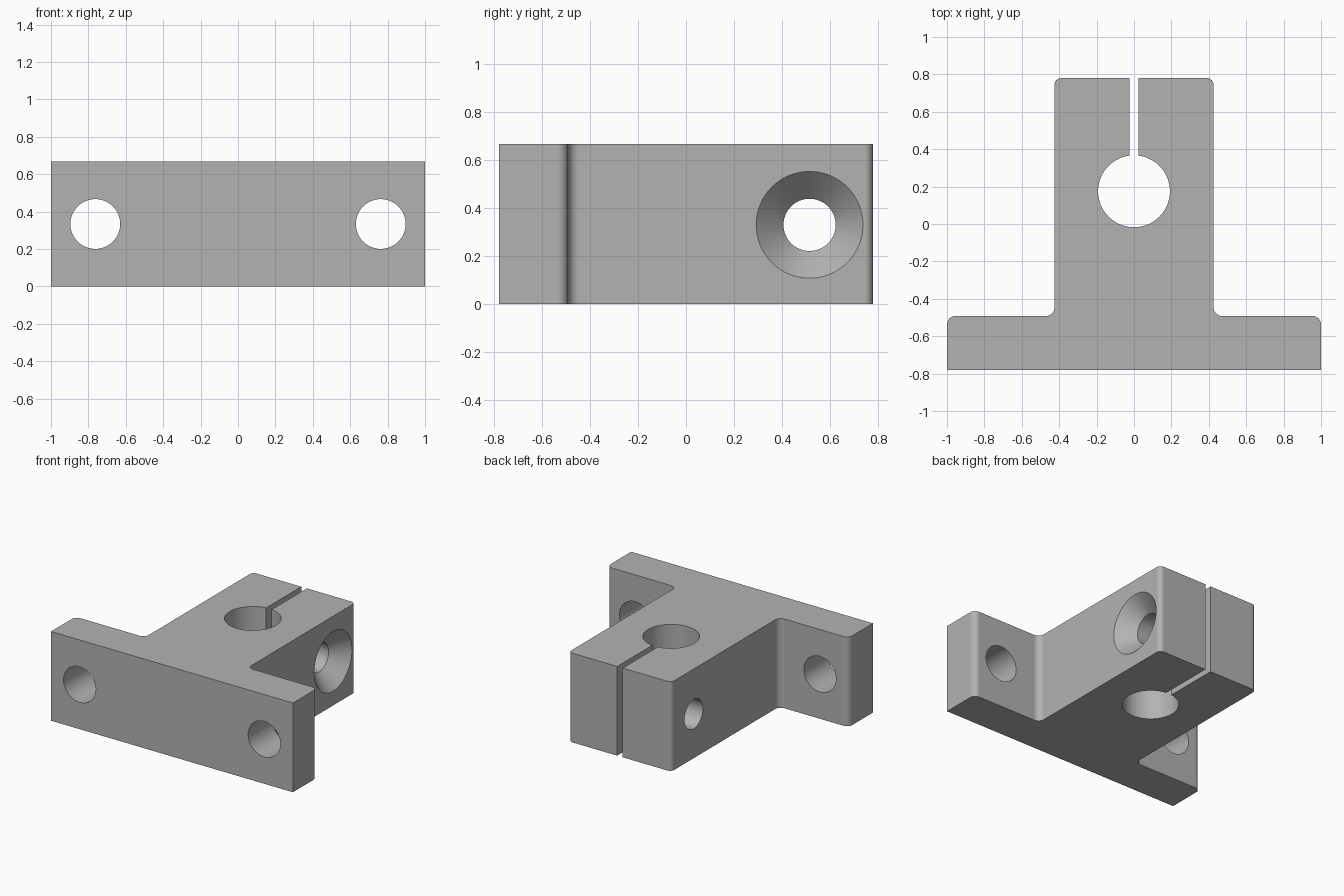
import bpy, bmesh
from math import cos, sin, pi, asin, radians
from mathutils import Matrix, Vector

if "Cube" in bpy.data.objects:
    bpy.data.objects.remove(bpy.data.objects["Cube"])

HEIGHT = 0.667
DEPTH = 0.78          # half depth of the whole bracket
BLOCK = 0.425         # half width of the clamp block
FLANGE_Y = -0.492     # back face of the mounting flange
BORE_Y, BORE_R = 0.175, 0.192
SLOT = 0.023          # half width of the clamp slot

steel = bpy.data.materials.new("Plain grey metal")
steel.use_nodes = True
grey = (0.45, 0.45, 0.45, 1)
steel.diffuse_color = grey
steel.node_tree.nodes["Principled BSDF"].inputs["Base Color"].default_value = grey


def make_object(name, bm):
    bmesh.ops.recalc_face_normals(bm, faces=bm.faces)
    mesh = bpy.data.meshes.new(name)
    bm.to_mesh(mesh)
    bm.free()
    mesh.materials.append(steel)
    obj = bpy.data.objects.new(name, mesh)
    bpy.context.collection.objects.link(obj)
    return obj


def rounded(corner, before, after, r, steps=8):
    """Points of a right-angled corner replaced by an arc."""
    c = Vector(corner)
    a = (Vector(before) - c).normalized() * r
    b = (Vector(after) - c).normalized() * r
    return [c + a * (1 - sin(t)) + b * (1 - cos(t))
            for t in (i * pi / 2 / steps for i in range(steps + 1))]


def lathe(name, rings, matrix, sides=64):
    """Closed turned solid along local z from (height, radius) rings."""
    bm = bmesh.new()
    loops = [[bm.verts.new((r * cos(2 * pi * i / sides), r * sin(2 * pi * i / sides), h))
              for i in range(sides)] for h, r in rings]
    for low, high in zip(loops, loops[1:]):
        for i in range(sides):
            j = (i + 1) % sides
            bm.faces.new((low[i], low[j], high[j], high[i]))
    bm.faces.new(loops[0])
    bm.faces.new(loops[-1])
    bm.transform(matrix)
    return make_object(name, bm)


# Right half of the outline, from the front middle to the slot mouth
corners = [(1, -DEPTH), (1, FLANGE_Y), (BLOCK, FLANGE_Y), (BLOCK, DEPTH), (SLOT, DEPTH)]
radii = [0.045, 0.047, 0.035]
half = [Vector(corners[0])]
for k, r in enumerate(radii, 1):
    half += rounded(corners[k], corners[k - 1], corners[k + 1], r)
half.append(Vector(corners[-1]))

# Bore wall, from the slot round to the bottom of the bore
start, steps = asin(SLOT / BORE_R), 36
for i in range(steps + 1):
    t = start + (pi - start) * i / steps
    half.append(Vector((BORE_R * sin(t), BORE_Y + BORE_R * cos(t))))
outline = half + [Vector((-p.x, p.y)) for p in reversed(half[:-1])]

# Clamp body
bm = bmesh.new()
base = bm.faces.new([bm.verts.new((p.x, p.y, 0)) for p in outline])
top = bmesh.ops.extrude_face_region(bm, geom=[base])["geom"]
bmesh.ops.translate(bm, vec=(0, 0, HEIGHT),
                    verts=[v for v in top if isinstance(v, bmesh.types.BMVert)])
body = make_object("shaft_clamp_body", bm)

# Cutters for the two mounting holes and the countersunk clamp screw hole
along_y = Matrix.Rotation(radians(-90), 4, "X")
along_x = Matrix.Rotation(radians(90), 4, "Y")
cutters = [lathe("mounting_hole_cutter", [(-1, 0.133), (0, 0.133)],
                 Matrix.Translation((side * 0.763, 0, HEIGHT / 2)) @ along_y)
           for side in (-1, 1)]
cutters.append(lathe("screw_hole_cutter",
                     [(-0.6, 0.109), (BLOCK - 0.114, 0.109), (BLOCK + 0.05, 0.273)],
                     Matrix.Translation((0, 0.516, 0.33)) @ along_x))
for cutter in cutters:
    cutter.hide_render = True
    mod = body.modifiers.new("hole", "BOOLEAN")
    mod.operation, mod.solver, mod.object = "DIFFERENCE", "EXACT", cutter

# Apply the holes, then drop the cutters
bpy.ops.object.select_all(action="DESELECT")
bpy.context.view_layer.objects.active = body
body.select_set(True)
for mod in list(body.modifiers):
    bpy.ops.object.modifier_apply(modifier=mod.name)
for cutter in cutters:
    bpy.data.objects.remove(cutter)

# Smooth fillets and bores, crisp edges, flat large faces
bpy.ops.object.shade_smooth_by_angle(angle=radians(30))
weighted = body.modifiers.new("flat_faces", "WEIGHTED_NORMAL")
weighted.keep_sharp = True
